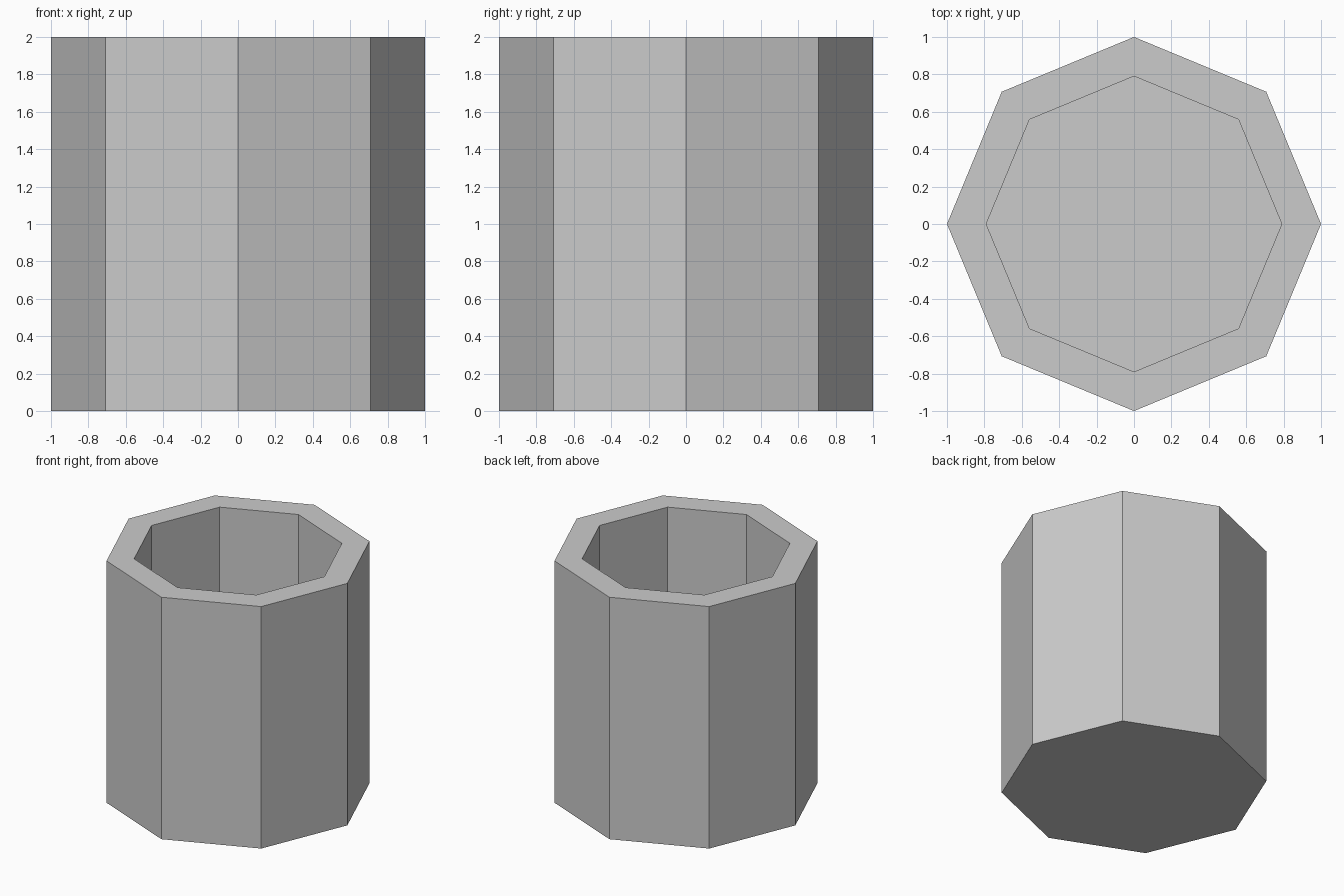
import bpy, bmesh
from math import cos, sin, pi

if "Cube" in bpy.data.objects:
    bpy.data.objects.remove(bpy.data.objects["Cube"])

SIDES, OUTER, INNER, HEIGHT, FLOOR = 8, 1.0, 0.79, 2.0, 0.2

bm = bmesh.new()


def ring(radius, z):
    return [bm.verts.new((radius * cos(2 * pi * i / SIDES),
                          radius * sin(2 * pi * i / SIDES), z))
            for i in range(SIDES)]


# Outer wall, flat rim, then straight inner wall down to the floor
rings = [ring(OUTER, 0), ring(OUTER, HEIGHT), ring(INNER, HEIGHT), ring(INNER, FLOOR)]
for a, b in zip(rings, rings[1:]):
    for i in range(SIDES):
        j = (i + 1) % SIDES
        bm.faces.new((a[i], a[j], b[j], b[i]))

# Underside and inside floor
bm.faces.new(rings[0][::-1])
bm.faces.new(rings[-1])
bmesh.ops.recalc_face_normals(bm, faces=bm.faces)

mesh = bpy.data.meshes.new("octagonal_cup")
bm.to_mesh(mesh)
bm.free()
cup = bpy.data.objects.new("octagonal_cup", mesh)
bpy.context.collection.objects.link(cup)
